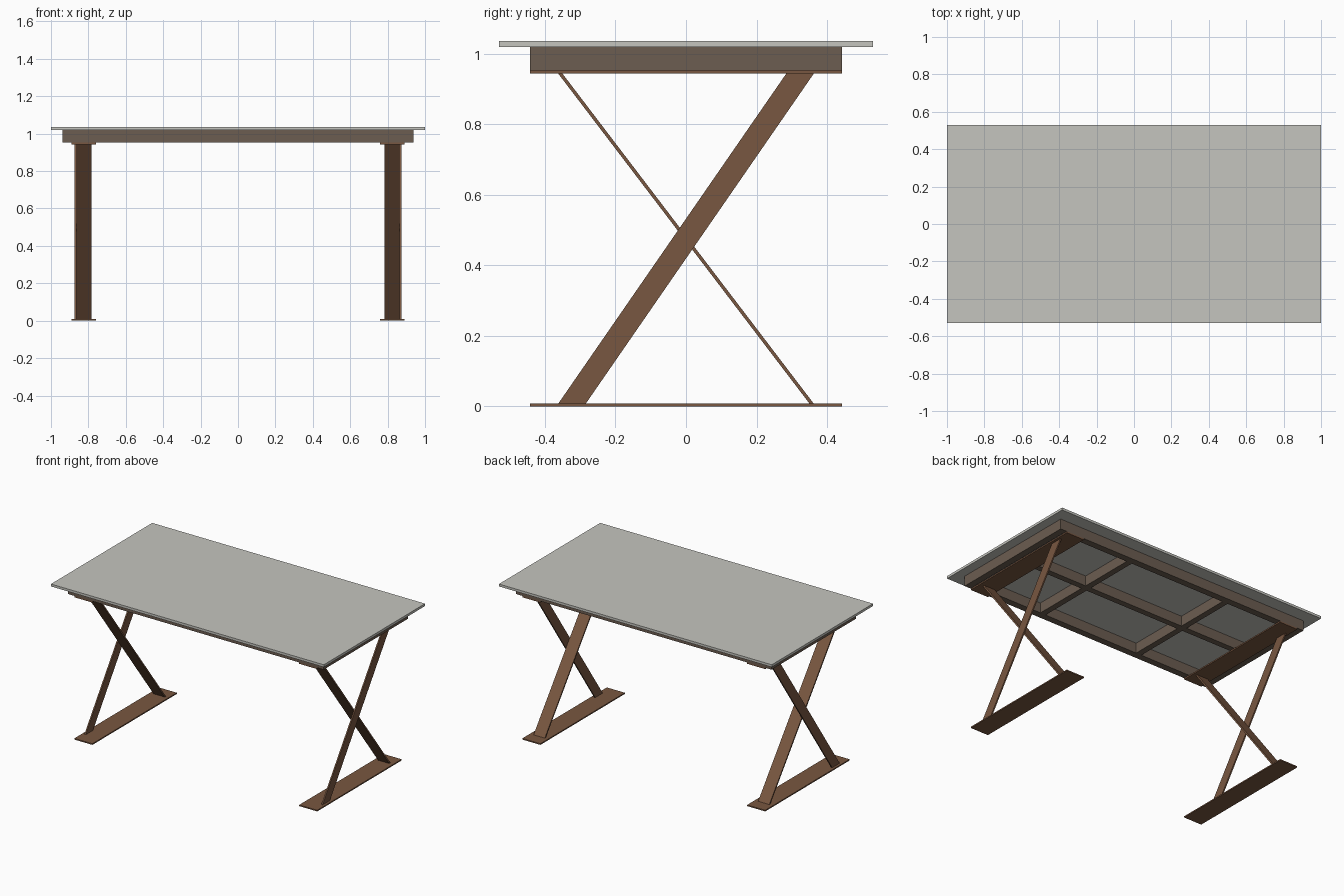
import bpy, bmesh

if "Cube" in bpy.data.objects:
    bpy.data.objects.remove(bpy.data.objects["Cube"])


def material(name, rgb):
    m = bpy.data.materials.new(name)
    m.diffuse_color = (*rgb, 1.0)
    m.use_nodes = True
    m.node_tree.nodes["Principled BSDF"].inputs["Base Color"].default_value = m.diffuse_color
    return m


STONE = material("pale_grey_top", (0.56, 0.56, 0.52))
BROWN = material("brown_metal", (0.190, 0.095, 0.052))
TAUPE = material("grey_brown_frame", (0.150, 0.110, 0.082))


def prism(name, profile, x0, x1, mat):
    """Extrude a y-z profile from x0 to x1."""
    bm = bmesh.new()
    face = bm.faces.new([bm.verts.new((x0, y, z)) for y, z in profile])
    ext = bmesh.ops.extrude_face_region(bm, geom=[face])
    verts = [g for g in ext["geom"] if isinstance(g, bmesh.types.BMVert)]
    bmesh.ops.translate(bm, verts=verts, vec=(x1 - x0, 0, 0))
    bmesh.ops.recalc_face_normals(bm, faces=bm.faces)
    me = bpy.data.meshes.new(name)
    bm.to_mesh(me)
    bm.free()
    me.materials.append(mat)
    ob = bpy.data.objects.new(name, me)
    bpy.context.collection.objects.link(ob)
    return ob


def box(name, x0, x1, y0, y1, z0, z1, mat):
    return prism(name, [(y0, z0), (y1, z0), (y1, z1), (y0, z1)], x0, x1, mat)


# Heights of the stacked parts
FOOT, PLATE, FRAME, SLAB, TOP = 0.008, 0.943, 0.952, 1.019, 1.035

# Table top
box("table_top", -1, 1, -0.53, 0.53, SLAB, TOP, STONE)

# Apron frame: long rails, end rails
FX, FY, RAIL, BAR = 0.937, 0.442, 0.045, 0.02
for s, side in ((-1, "front"), (1, "back")):
    a, b = sorted((s * FY, s * (FY - RAIL)))
    box(side + "_rail", -FX, FX, a, b, FRAME, SLAB, TAUPE)
for s, side in ((-1, "left"), (1, "right")):
    a, b = sorted((s * FX, s * (FX - RAIL)))
    box(side + "_rail", a, b, -FY + RAIL, FY - RAIL, FRAME, SLAB, TAUPE)
    # Cross bars under the top
    c = s * 0.37
    box(side + "_cross_bar", c - BAR, c + BAR, -FY + RAIL, FY - RAIL,
        FRAME, SLAB, TAUPE)

# Lengthwise centre bar, in three pieces between cross bars and end rails
E = FX - RAIL
for name, a, b in (("left", -E, -0.37 - BAR), ("middle", -0.37 + BAR, 0.37 - BAR),
                   ("right", 0.37 + BAR, E)):
    box(name + "_centre_bar", a, b, -BAR, BAR, FRAME, SLAB, TAUPE)

# Trestles: foot plate, mounting plate and two crossed flat bars
flat_leg = [(-0.362, FOOT), (-0.284, FOOT), (0.362, PLATE), (0.284, PLATE)]
brace = [(0.362, FOOT), (0.350, FOOT), (-0.362, PLATE), (-0.350, PLATE)]
for s, side in ((-1, "left"), (1, "right")):
    for name, z0, z1 in (("foot_plate", 0, FOOT), ("mounting_plate", PLATE, FRAME)):
        a, b = sorted((s * 0.758, s * 0.89))
        box(f"{side}_{name}", a, b, -FY, FY, z0, z1, BROWN)
    prism(side + "_flat_leg", flat_leg, s * 0.864, s * 0.873, BROWN)
    prism(side + "_cross_leg", brace, s * 0.782, s * 0.864, BROWN)
